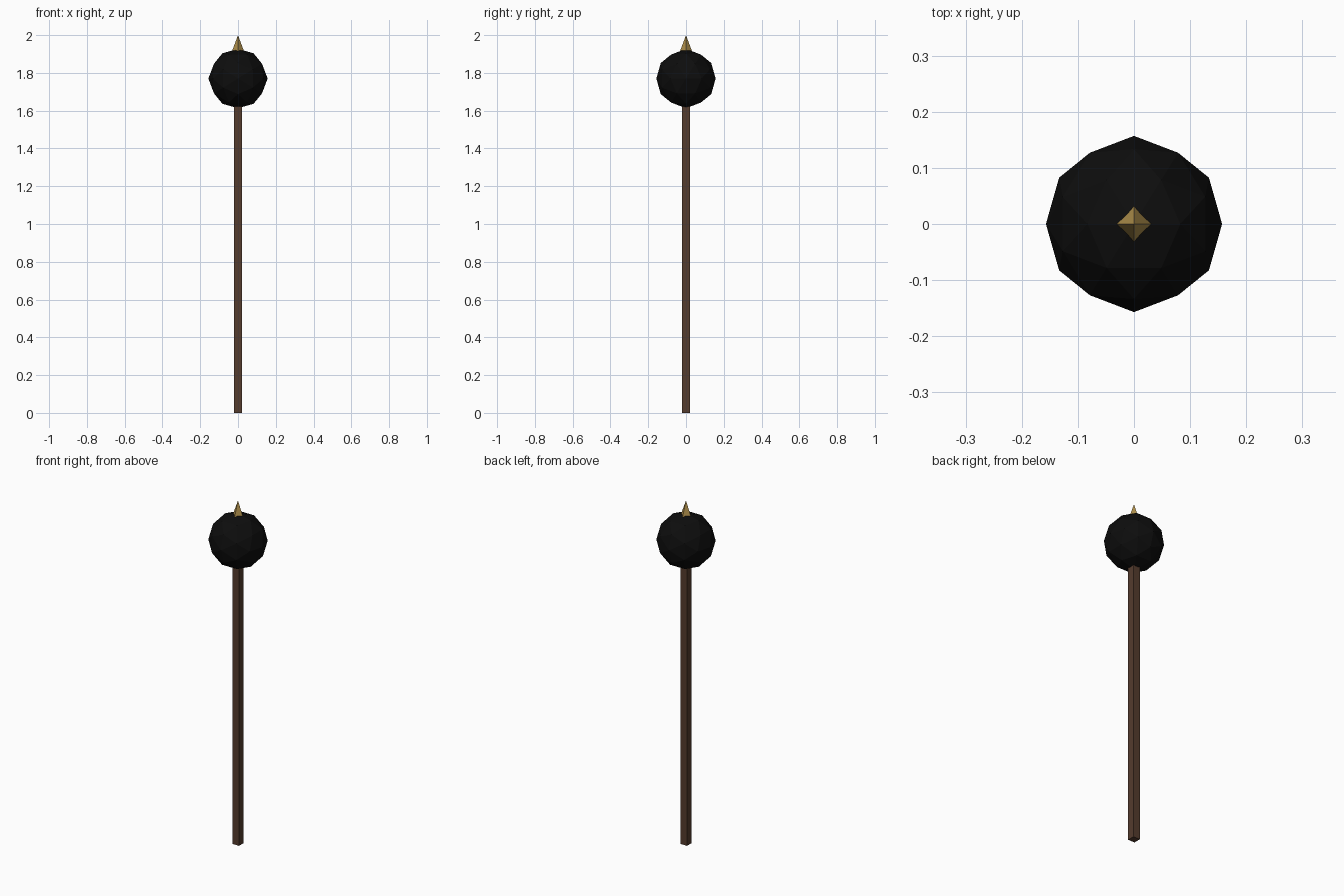
import bpy, bmesh, math
from mathutils import Vector, Matrix

if "Cube" in bpy.data.objects:
    bpy.data.objects.remove(bpy.data.objects["Cube"])


def add_object(name, bm, color):
    bmesh.ops.recalc_face_normals(bm, faces=bm.faces[:])
    mesh = bpy.data.meshes.new(name)
    bm.to_mesh(mesh)
    bm.free()
    mat = bpy.data.materials.new(name + "_material")
    mat.diffuse_color = (*color, 1)
    mat.use_nodes = True
    mat.node_tree.nodes["Principled BSDF"].inputs["Base Color"].default_value = mat.diffuse_color
    mesh.materials.append(mat)
    obj = bpy.data.objects.new(name, mesh)
    bpy.context.collection.objects.link(obj)
    return obj


def four_sided(name, r1, r2, z0, z1, turn, color):
    bm = bmesh.new()
    place = Matrix.Translation((0, 0, (z0 + z1) / 2)) @ Matrix.Rotation(turn, 4, 'Z')
    bmesh.ops.create_cone(bm, cap_ends=True, segments=4, radius1=r1, radius2=r2,
                          depth=z1 - z0, matrix=place)
    bmesh.ops.remove_doubles(bm, verts=bm.verts[:], dist=1e-5)
    # line the corners up exactly: turn = 0 puts them on the axes
    return add_object(name, bm, color)


# square wooden shaft
four_sided("shaft", 0.03, 0.03, 0, 1.7, math.pi / 4, (0.09, 0.045, 0.027))

# faceted ball: once-subdivided icosahedron with edge midpoints on the axes
phi = (1 + 5 ** 0.5) / 2
corners = []
for a in (-1, 1):
    for b in (-phi, phi):
        corners += [Vector((b, a, 0)), Vector((0, b, a)), Vector((a, 0, b))]
mids = [(p + q) / 2 for i, p in enumerate(corners) for q in corners[:i]
        if (p - q).length < 2.1]
bm = bmesh.new()
for p in corners + mids:
    bm.verts.new(p.normalized() * 0.157 + Vector((0, 0, 1.77)))
bmesh.ops.convex_hull(bm, input=bm.verts[:])
add_object("ball_head", bm, (0.004, 0.004, 0.004))

# gold spike on top, sunk into the ball
four_sided("top_spike", 0.04, 0, 1.893, 2.0, 0, (0.42, 0.27, 0.07))
